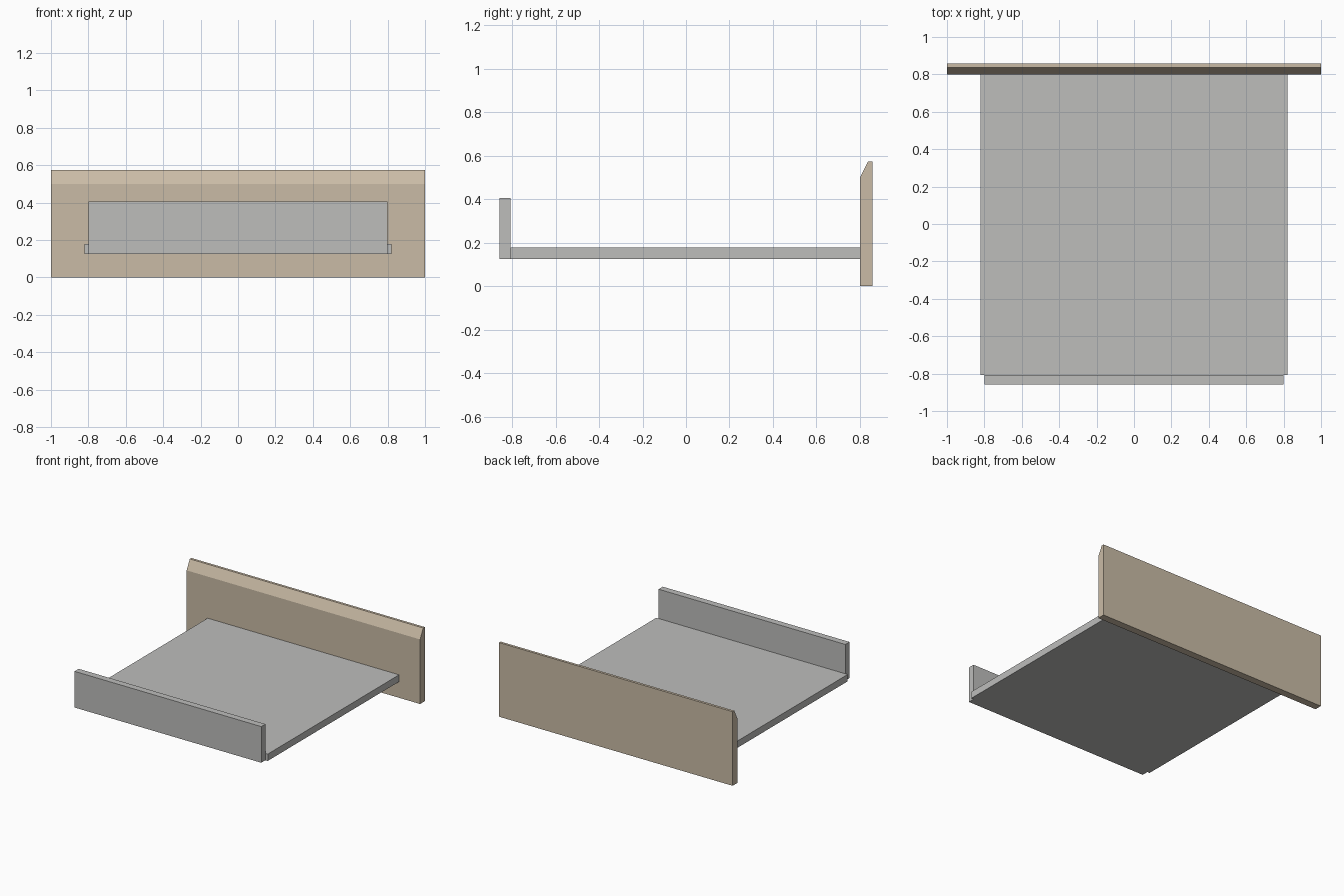
import bpy

if "Cube" in bpy.data.objects:
    bpy.data.objects.remove(bpy.data.objects["Cube"])


def material(name, rgb):
    m = bpy.data.materials.new(name)
    m.diffuse_color = (*rgb, 1.0)
    m.use_nodes = True
    m.node_tree.nodes["Principled BSDF"].inputs["Base Color"].default_value = m.diffuse_color
    return m


def extrude_x(name, profile, half_width, mat):
    """Sweep a closed (y, z) profile along x, symmetric about x = 0."""
    n = len(profile)
    verts = [(x, y, z) for x in (-half_width, half_width) for y, z in profile]
    faces = [tuple(reversed(range(n))), tuple(range(n, 2 * n))]
    faces += [(i, (i + 1) % n, n + (i + 1) % n, n + i) for i in range(n)]
    mesh = bpy.data.meshes.new(name)
    mesh.from_pydata(verts, [], faces)
    mesh.materials.append(mat)
    obj = bpy.data.objects.new(name, mesh)
    bpy.context.collection.objects.link(obj)
    return obj


def rect(y0, y1, z0, z1):
    return [(y0, z0), (y1, z0), (y1, z1), (y0, z1)]


grey = material("light_grey_board", (0.51, 0.51, 0.50))
tan = material("tan_wood", (0.59, 0.50, 0.38))

# Drawer floor and the upright panel at its inner end
extrude_x("drawer_floor", rect(-0.807, 0.80, 0.125, 0.178), 0.82, grey)
extrude_x("drawer_back", rect(-0.858, -0.807, 0.125, 0.405), 0.80, grey)

# Face panel with a bevelled finger grip along the top inner edge
extrude_x("drawer_face",
          [(0.80, 0.0), (0.858, 0.0), (0.858, 0.574), (0.838, 0.574), (0.80, 0.50)],
          1.0, tan)
